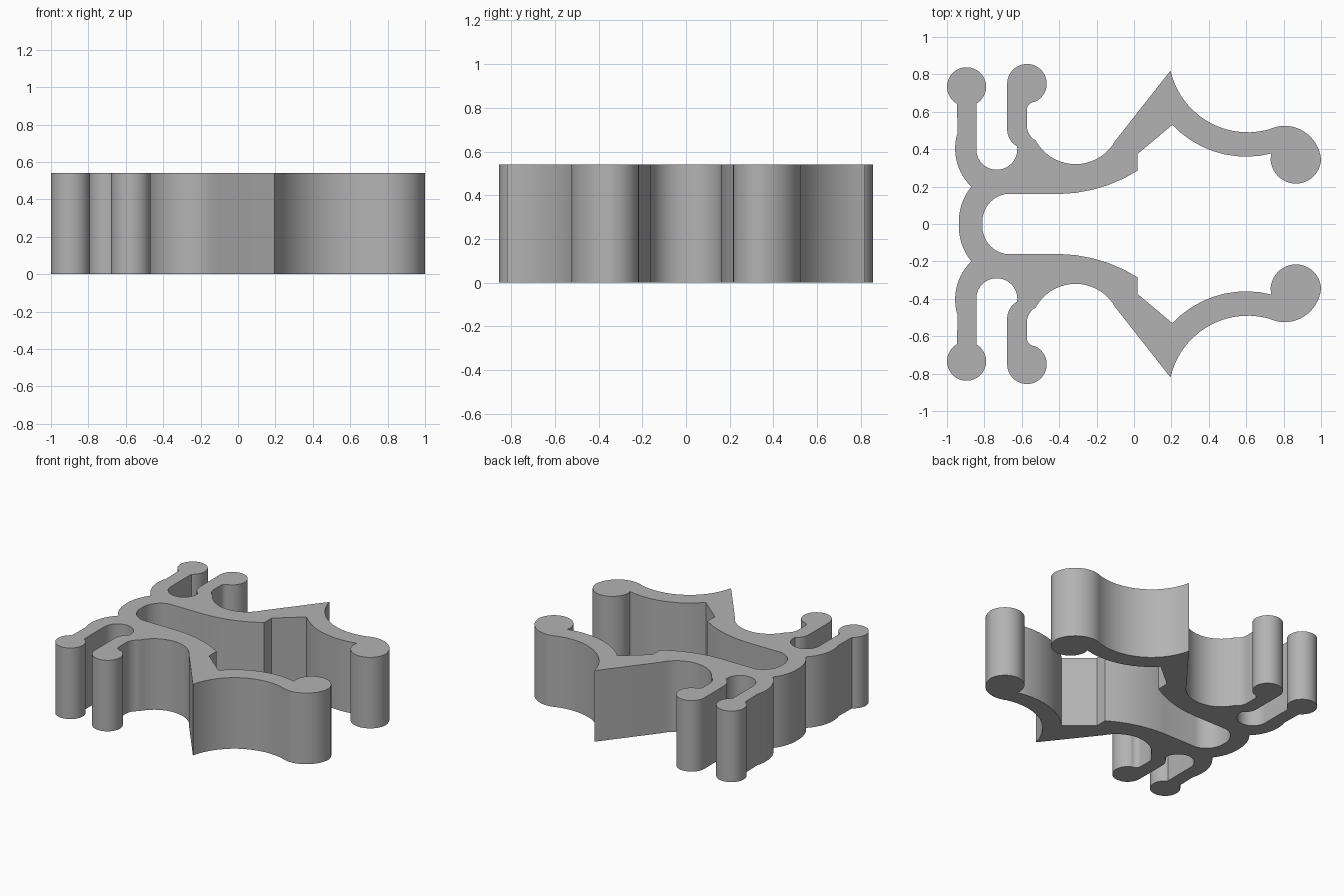
import bpy
import bmesh
import math
from mathutils import Vector

cube = bpy.data.objects.get("Cube")
if cube:
    bpy.data.objects.remove(cube, do_unlink=True)

HEIGHT = 0.54
outline = []


def line(*pts):
    outline.extend(Vector(p) for p in pts)


def arc(mid, end):
    """Circular arc from the last outline point through mid to end."""
    a, b, c = outline[-1], Vector(mid), Vector(end)
    d = 2 * (a.x * (b.y - c.y) + b.x * (c.y - a.y) + c.x * (a.y - b.y))
    aa, bb, cc = a.dot(a), b.dot(b), c.dot(c)
    o = Vector(((aa * (b.y - c.y) + bb * (c.y - a.y) + cc * (a.y - b.y)) / d,
                (aa * (c.x - b.x) + bb * (a.x - c.x) + cc * (b.x - a.x)) / d))
    start = math.atan2(a.y - o.y, a.x - o.x)
    to_mid = (math.atan2(b.y - o.y, b.x - o.x) - start) % math.tau
    sweep = (math.atan2(c.y - o.y, c.x - o.x) - start) % math.tau
    if to_mid > sweep:
        sweep -= math.tau
    r = (a - o).length
    steps = max(4, math.ceil(abs(sweep) / math.radians(7)))
    for i in range(1, steps + 1):
        t = start + sweep * i / steps
        outline.append(o + r * Vector((math.cos(t), math.sin(t))))


# Inner channel
line((-0.81, 0))
arc((-0.775, 0.11), (-0.69, 0.16))
line((-0.40, 0.16))
arc((-0.185, 0.193), (0.02, 0.285))
line((0.02, 0.375), (0.205, 0.53))
# Curved gripping arm and its rounded tip
arc((0.40, 0.398), (0.735, 0.377))
line((0.73, 0.35))
arc((0.77, 0.256), (0.866, 0.216))
arc((0.96, 0.255), (1.0, 0.345))
arc((0.94, 0.47), (0.80, 0.525))
arc((0.76, 0.519), (0.72, 0.505))
arc((0.61, 0.49), (0.195, 0.82))
# Sloping shoulder and hollow
line((-0.10, 0.445))
arc((-0.32, 0.32), (-0.525, 0.445))
# Inner prong
arc((-0.56, 0.48), (-0.573, 0.53))
line((-0.573, 0.61))
arc((-0.56, 0.64), (-0.53, 0.653))
arc((-0.499, 0.826), (-0.678, 0.753))
line((-0.678, 0.51))
arc((-0.662, 0.45), (-0.625, 0.415))
# Slot between the prongs
arc((-0.735, 0.29), (-0.843, 0.40))
# Outer prong
line((-0.843, 0.643))
arc((-0.895, 0.838), (-0.947, 0.643))
line((-0.943, 0.49))
arc((-0.937, 0.30), (-0.87, 0.20))
# Rounded back
arc((-0.92, 0.11), (-0.937, 0))

# Full outline, mirrored across the long axis
full = outline + [Vector((p.x, -p.y)) for p in reversed(outline[1:-1])]

bm = bmesh.new()
base = bm.faces.new([bm.verts.new((p.x, p.y, 0)) for p in full])
top = bmesh.ops.extrude_face_region(bm, geom=[base])
bmesh.ops.translate(bm, vec=(0, 0, HEIGHT),
                    verts=[v for v in top["geom"] if isinstance(v, bmesh.types.BMVert)])
bmesh.ops.recalc_face_normals(bm, faces=bm.faces)
mesh = bpy.data.meshes.new("clip_body")
bm.to_mesh(mesh)
bm.free()

clip = bpy.data.objects.new("clip_body", mesh)
bpy.context.collection.objects.link(clip)

# Plain grey plastic
grey = bpy.data.materials.new("grey")
grey.use_nodes = True
colour = (0.45, 0.45, 0.45, 1)
grey.diffuse_color = colour
grey.node_tree.nodes["Principled BSDF"].inputs["Base Color"].default_value = colour
mesh.materials.append(grey)

bpy.ops.object.select_all(action="DESELECT")
clip.select_set(True)
bpy.context.view_layer.objects.active = clip
bpy.ops.object.shade_smooth_by_angle(angle=math.radians(25))
